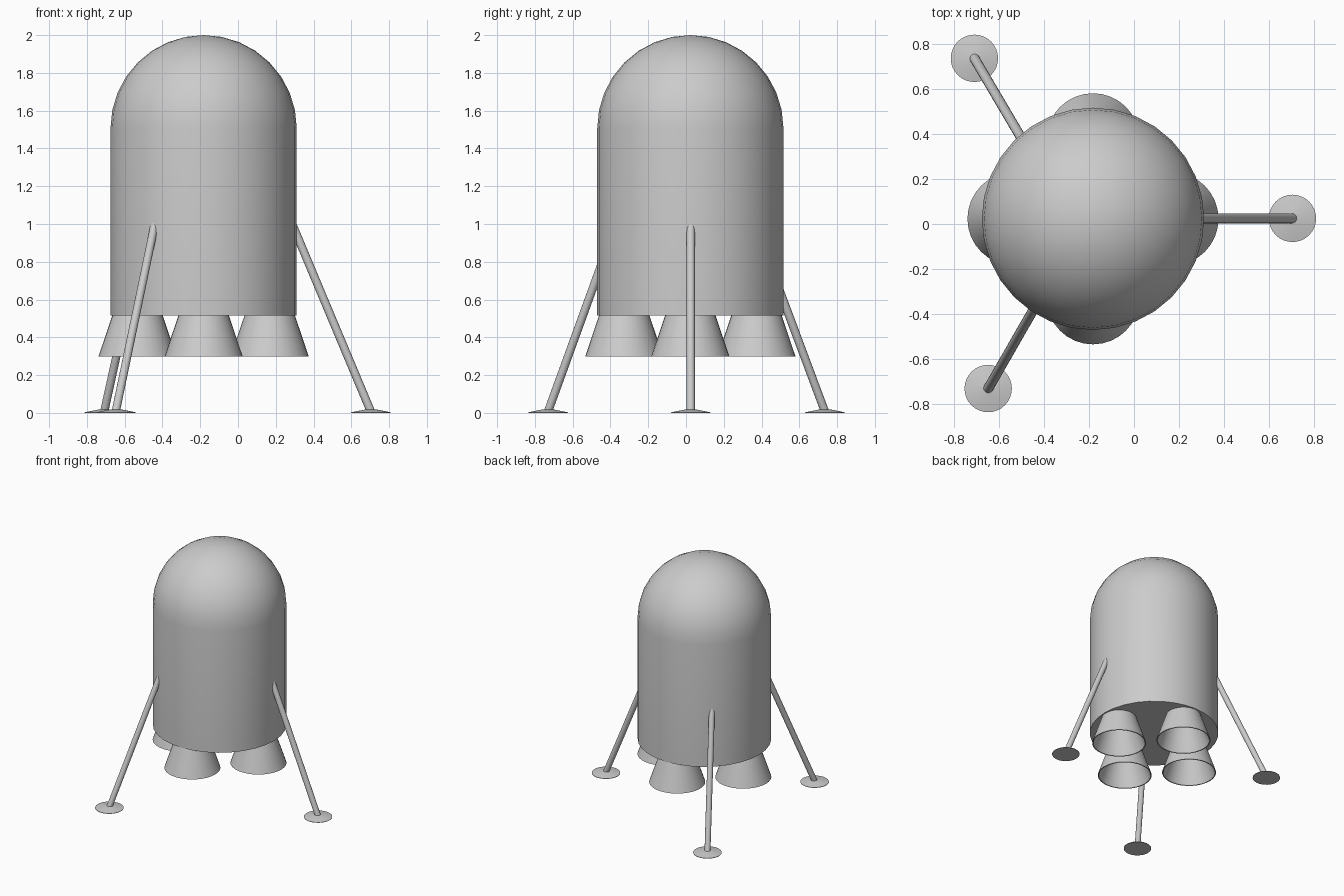
import bpy, math
from mathutils import Vector

if "Cube" in bpy.data.objects:
    bpy.data.objects.remove(bpy.data.objects["Cube"])

CX, CY = -0.182, 0.023      # body axis
R = 0.493                   # body radius


def lathe(name, profile, centre, sides=32, angle=40):
    """Revolve an (r, z) profile around a vertical axis."""
    verts, faces, rings = [], [], []
    for r, z in profile:
        if r < 1e-6:
            rings.append([len(verts)])
            verts.append((centre[0], centre[1], z))
        else:
            rings.append(list(range(len(verts), len(verts) + sides)))
            for i in range(sides):
                a = 2 * math.pi * i / sides
                verts.append((centre[0] + r * math.cos(a), centre[1] + r * math.sin(a), z))
    for lo, hi in zip(rings, rings[1:]):
        for i in range(sides):
            j = (i + 1) % sides
            if len(lo) == 1:
                faces.append((lo[0], hi[j], hi[i]))
            elif len(hi) == 1:
                faces.append((lo[i], lo[j], hi[0]))
            else:
                faces.append((lo[i], lo[j], hi[j], hi[i]))
    mesh = bpy.data.meshes.new(name)
    mesh.from_pydata(verts, [], faces)
    mesh.update()
    obj = bpy.data.objects.new(name, mesh)
    bpy.context.collection.objects.link(obj)
    smooth(obj, angle)
    return obj


def smooth(obj, angle):
    bpy.ops.object.select_all(action='DESELECT')
    obj.select_set(True)
    bpy.context.view_layer.objects.active = obj
    bpy.ops.object.shade_smooth_by_angle(angle=math.radians(angle))


def strut(name, a, b, radius):
    """Round bar between two points."""
    a, b = Vector(a), Vector(b)
    d = b - a
    bpy.ops.mesh.primitive_cylinder_add(vertices=16, radius=radius, depth=d.length,
                                        location=(a + b) / 2)
    obj = bpy.context.object
    obj.name = name
    obj.rotation_euler = d.to_track_quat('Z', 'Y').to_euler()
    smooth(obj, 40)


# Body: flat base, straight wall, hemispherical dome
dome_z = 2.0 - R
body = [(0, 0.515), (0.29, 0.515), (R, 0.515), (R, 0.6)]
body += [(R * math.cos(t * math.pi / 16), dome_z + R * math.sin(t * math.pi / 16))
         for t in range(8)]
body.append((0, 2.0))
lathe("body", body, (CX, CY))

# Four open engine nozzles under the base
nozzle = [(0, 0.505), (0.125, 0.505), (0.199, 0.298), (0.207, 0.298), (0.132, 0.52)]
for name, dx, dy in (("right", 1, 0), ("left", -1, 0), ("back", 0, 1), ("front", 0, -1)):
    lathe(name + "_nozzle", nozzle, (CX + 0.35 * dx, CY + 0.35 * dy))

# Three legs: (foot xy, point where the leg meets the body)
legs = {
    "right": ((0.703, 0.025), (0.31, 0.025)),
    "back_left": ((-0.708, 0.735), (-0.502, 0.385)),
    "front_left": ((-0.647, -0.73), (-0.452, -0.390)),
}
for name, (foot, joint) in legs.items():
    low = Vector((foot[0], foot[1], 0.008))
    top = Vector((joint[0], joint[1], 0.945))
    strut(name + "_leg", low, low.lerp(top, 1.07), 0.022)
    # Shallow conical foot pad
    lathe(name + "_foot", [(0, 0), (0.105, 0), (0.105, 0.003), (0.03, 0.018), (0, 0.02)], foot)
